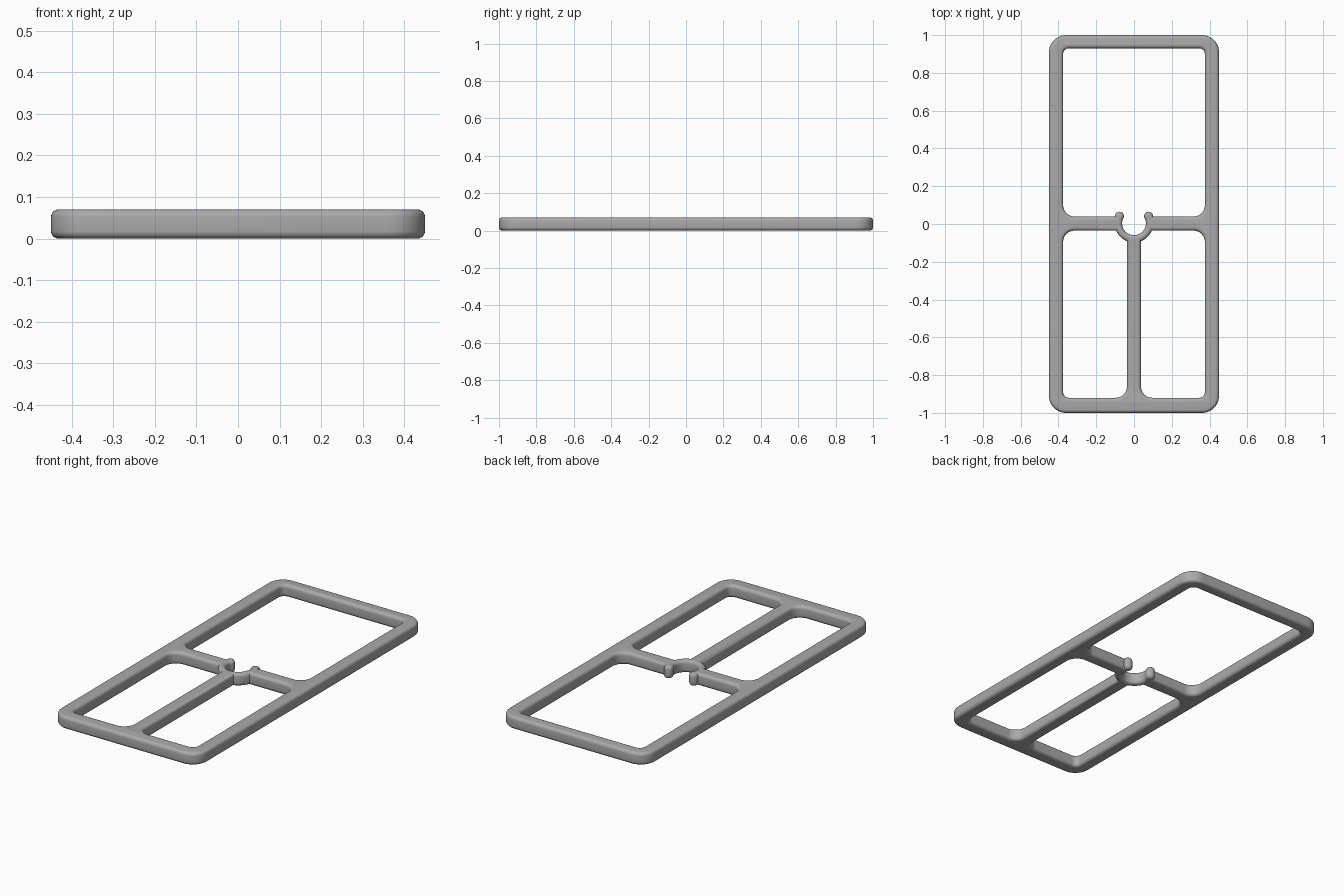
import bpy
from math import cos, sin, radians, degrees, atan2, asin, acos
from mathutils import Vector
from mathutils.geometry import intersect_sphere_sphere_2d

if "Cube" in bpy.data.objects:
    bpy.data.objects.remove(bpy.data.objects["Cube"], do_unlink=True)

HEIGHT, ROUND = 0.07, 0.018
RING = Vector((0, 0.004))
RING_IN, RING_OUT = 0.063, 0.102
TIP, TIP_R = Vector((-0.077, 0.041)), 0.024
SIDE, BAR_TOP, BAR_LOW, STEM = 0.375, 0.04, -0.035, 0.037


def arc(centre, r, start, end, steps=12):
    """Points along an arc, angles in degrees."""
    angles = [radians(start + (end - start) * i / steps) for i in range(steps + 1)]
    return [(centre[0] + r * cos(a), centre[1] + r * sin(a)) for a in angles]


def corner(x, y, r, quadrant):
    """Counterclockwise rounded corner; quadrant 0 is +x +y."""
    sx = 1 if quadrant in (0, 3) else -1
    sy = 1 if quadrant in (0, 1) else -1
    return arc((x - sx * r, y - sy * r), r, quadrant * 90, quadrant * 90 + 90)


def mirror(points):
    return [(-x, y) for x, y in reversed(points)]


def angle_from(centre, point):
    return degrees(atan2(point[1] - centre[1], point[0] - centre[0]))


# Outer edge of the frame
outer = []
for q, (sx, sy) in enumerate([(1, 1), (-1, 1), (-1, -1), (1, -1)]):
    outer += corner(0.45 * sx, sy, 0.09, q)

# Upper opening, including the open clip with its rounded tips
meet = min(intersect_sphere_sphere_2d(TIP, TIP_R, RING, RING_IN), key=lambda p: p[1])
half = corner(-SIDE, 0.93, 0.03, 1) + corner(-SIDE, BAR_TOP, 0.06, 2)
half += arc(TIP, TIP_R, 182, angle_from(TIP, meet), 20)
half += arc(RING, RING_IN, angle_from(RING, meet), 270, 20)[1:]
upper_hole = half + mirror(half)[1:]

# Lower openings, following the outside of the clip
ring_start = 180 + degrees(asin((RING[1] - BAR_LOW) / RING_OUT))
ring_end = 180 + degrees(acos(STEM / RING_OUT))
lower_hole = corner(-SIDE, BAR_LOW, 0.06, 1) + corner(-SIDE, -0.92, 0.03, 2)
lower_hole += corner(-STEM, -0.92, 0.06, 3)
lower_hole += arc(RING, RING_OUT, ring_end, ring_start)

# Filled profile with rounded edges
curve = bpy.data.curves.new("frame_profile", "CURVE")
curve.dimensions = "2D"
curve.fill_mode = "BOTH"
curve.extrude = HEIGHT / 2 - ROUND
curve.bevel_depth = ROUND
curve.bevel_resolution = 4
curve.offset = -ROUND
for outline in (outer, upper_hole, lower_hole, mirror(lower_hole)):
    spline = curve.splines.new("POLY")
    spline.points.add(len(outline) - 1)
    for point, (x, y) in zip(spline.points, outline):
        point.co = (x, y, 0, 1)
    spline.use_cyclic_u = True

frame = bpy.data.objects.new("divided_frame_with_clip", curve)
bpy.context.collection.objects.link(frame)
frame.location.z = HEIGHT / 2
bpy.ops.object.select_all(action="DESELECT")
frame.select_set(True)
bpy.context.view_layer.objects.active = frame
bpy.ops.object.convert(target="MESH")
frame = bpy.context.object

# Weld the rounded walls to the flat faces
weld = frame.modifiers.new("weld", "WELD")
weld.merge_threshold = 0.0002
bpy.ops.object.modifier_apply(modifier="weld")
bpy.ops.object.shade_smooth_by_angle(angle=radians(40))

grey = bpy.data.materials.new("plain_grey")
grey.use_nodes = True
colour = (0.4, 0.4, 0.4, 1)
grey.diffuse_color = colour
grey.node_tree.nodes["Principled BSDF"].inputs["Base Color"].default_value = colour
frame.data.materials.clear()
frame.data.materials.append(grey)
